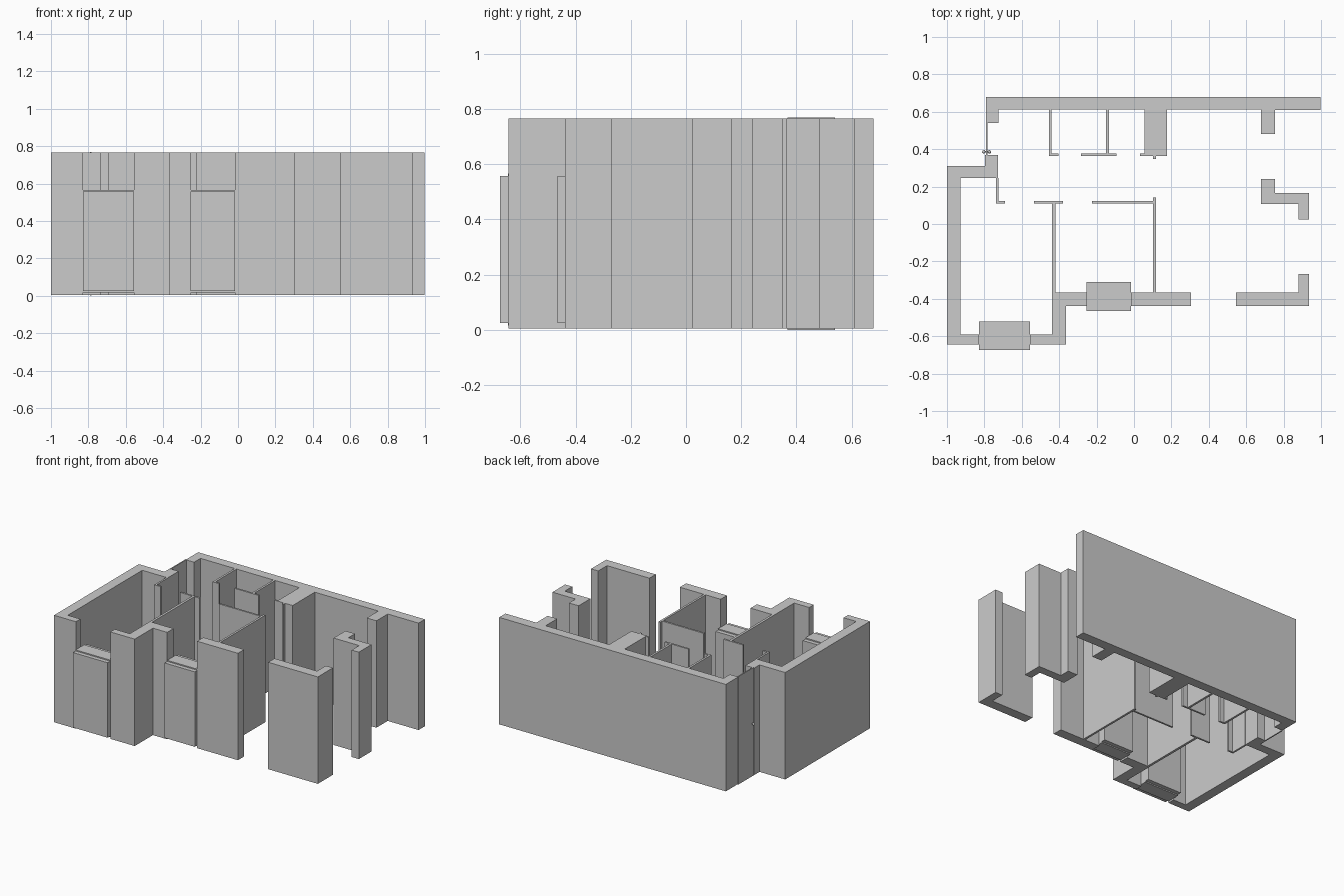
import bpy, bmesh, math

Z0, Z1 = 0.004, 0.766   # wall bottom and top


def prism(name, outline, z0=Z0, z1=Z1):
    """Extrude a plan outline into a solid."""
    bm = bmesh.new()
    face = bm.faces.new([bm.verts.new((x, y, z0)) for x, y in outline])
    top = bmesh.ops.extrude_face_region(bm, geom=[face])
    verts = [v for v in top["geom"] if isinstance(v, bmesh.types.BMVert)]
    bmesh.ops.translate(bm, verts=verts, vec=(0, 0, z1 - z0))
    bmesh.ops.recalc_face_normals(bm, faces=bm.faces)
    me = bpy.data.meshes.new(name)
    bm.to_mesh(me)
    bm.free()
    ob = bpy.data.objects.new(name, me)
    bpy.context.collection.objects.link(ob)
    return ob


def block(name, x0, x1, y0, y1, z0=Z0, z1=Z1):
    return prism(name, [(x0, y0), (x1, y0), (x1, y1), (x0, y1)], z0, z1)


# Thick outer walls, as plan outlines
prism("north_wall", [
    (-0.79, 0.54), (-0.724, 0.54), (-0.724, 0.612), (0.055, 0.612),
    (0.055, 0.363), (0.177, 0.363), (0.177, 0.612), (0.678, 0.612),
    (0.678, 0.482), (0.754, 0.482), (0.754, 0.609), (0.997, 0.609),
    (0.997, 0.68), (-0.79, 0.68)])
prism("west_wall", [
    (-1, 0.311), (-0.797, 0.311), (-0.797, 0.37), (-0.727, 0.37),
    (-0.727, 0.247), (-0.928, 0.247), (-0.928, -0.592), (-0.828, -0.592),
    (-0.828, -0.643), (-1, -0.643)])
prism("south_step_wall", [
    (-0.557, -0.643), (-0.364, -0.643), (-0.364, -0.438), (-0.252, -0.438),
    (-0.252, -0.367), (-0.438, -0.367), (-0.438, -0.592), (-0.557, -0.592)])
block("south_wall", -0.016, 0.306, -0.438, -0.367)
prism("south_east_corner", [
    (0.545, -0.438), (0.936, -0.438), (0.936, -0.268), (0.88, -0.268),
    (0.88, -0.367), (0.545, -0.367)])
prism("east_wall", [
    (0.678, 0.108), (0.88, 0.108), (0.88, 0.024), (0.936, 0.024),
    (0.936, 0.167), (0.754, 0.167), (0.754, 0.241), (0.678, 0.241)])

# Thin partitions with short door returns
prism("bath_partition", [
    (-0.455, 0.363), (-0.405, 0.363), (-0.405, 0.376), (-0.44, 0.376),
    (-0.44, 0.612), (-0.455, 0.612)])
prism("closet_partition", [
    (-0.283, 0.363), (-0.094, 0.363), (-0.094, 0.376), (-0.135, 0.376),
    (-0.135, 0.612), (-0.15, 0.612), (-0.15, 0.376), (-0.283, 0.376)])
block("column_return", 0.033, 0.055, 0.363, 0.376)
block("column_stub", 0.102, 0.117, 0.348, 0.363)
prism("west_door_return", [
    (-0.738, 0.11), (-0.69, 0.11), (-0.69, 0.123), (-0.725, 0.123),
    (-0.725, 0.247), (-0.738, 0.247)])
prism("bedroom_partition", [
    (-0.438, -0.367), (-0.421, -0.367), (-0.421, 0.11), (-0.38, 0.11),
    (-0.38, 0.123), (-0.535, 0.123), (-0.535, 0.11), (-0.438, 0.11)])
prism("living_partition", [
    (0.102, -0.367), (0.117, -0.367), (0.117, 0.142), (0.102, 0.142),
    (0.102, 0.123), (-0.225, 0.123), (-0.225, 0.11), (0.102, 0.11)])

# Window boxes with a slightly taller core in the wall line
for i, (x0, x1, yc) in enumerate([(-0.829, -0.556, -0.597),
                                  (-0.253, -0.015, -0.388)], 1):
    block(f"window_box_{i}", x0, x1, yc - 0.077, yc + 0.077, 0.024, 0.558)
    block(f"window_core_{i}", x0, x1, yc - 0.048, yc + 0.048, 0.016, 0.566)

# Entry door leaf and knobs on both sides
block("entry_door", -0.792, -0.784, 0.368, 0.541, 0.0, 0.769)
bpy.ops.mesh.primitive_cylinder_add(vertices=12, radius=0.004, depth=0.03,
                                    location=(-0.788, 0.386, 0.375),
                                    rotation=(0, math.pi / 2, 0))
bpy.context.object.name = "door_spindle"
for side, x in (("outer", -0.803), ("inner", -0.773)):
    bpy.ops.mesh.primitive_uv_sphere_add(segments=12, ring_count=8,
                                         radius=0.009,
                                         location=(x, 0.386, 0.375))
    bpy.context.object.name = f"{side}_knob"
    bpy.ops.object.shade_smooth_by_angle()
